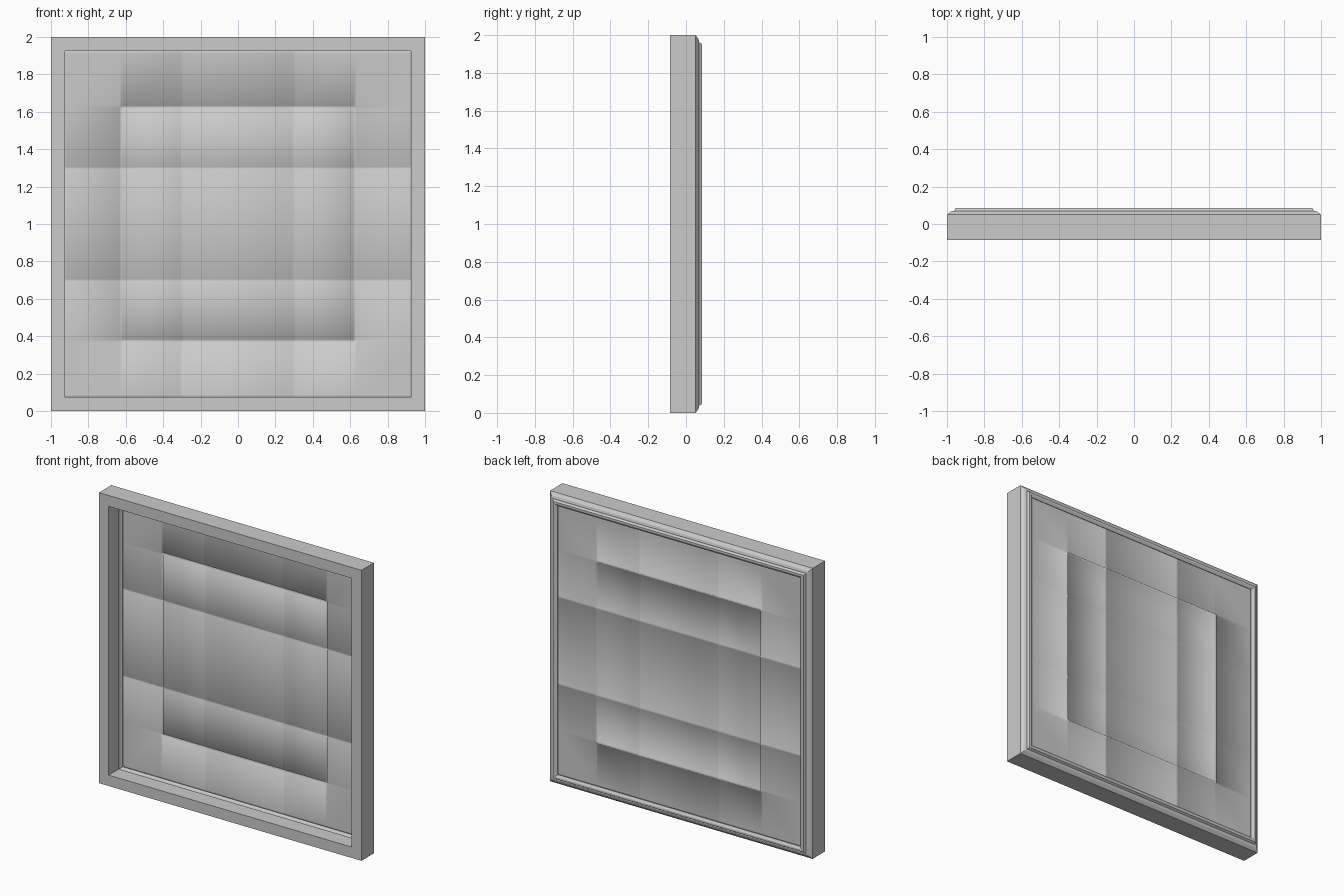
import bpy, bmesh

if "Cube" in bpy.data.objects:
    bpy.data.objects.remove(bpy.data.objects["Cube"])


def make_object(name, bm):
    bmesh.ops.recalc_face_normals(bm, faces=bm.faces)
    mesh = bpy.data.meshes.new(name)
    bm.to_mesh(mesh)
    bm.free()
    obj = bpy.data.objects.new(name, mesh)
    bpy.context.collection.objects.link(obj)
    return obj


# Square frame: closed moulding profile (half-width, depth) mitred at four corners
profile = [
    (1.0, -0.085), (1.0, 0.05), (0.98, 0.066), (0.967, 0.07), (0.962, 0.07),
    (0.953, 0.085), (0.94, 0.085), (0.925, 0.076), (0.925, 0.065),
    (0.933, 0.055), (0.935, 0.04), (0.925, 0.025), (0.925, -0.085),
]
bm = bmesh.new()
rings = [[bm.verts.new((sx * r, y, 1 + sz * r)) for r, y in profile]
         for sx, sz in ((-1, -1), (1, -1), (1, 1), (-1, 1))]
n = len(profile)
for i in range(4):
    a, b = rings[i], rings[(i + 1) % 4]
    for j in range(n):
        k = (j + 1) % n
        bm.faces.new((a[j], a[k], b[k], b[j]))
make_object("window_frame", bm)

# Thin panel pressed with a square groove and crossing fine grooves
SQUARE, LINE = 0.625, 0.3
half = [0.294, LINE, 0.306, 0.617, SQUARE, 0.633, 0.915, 0.93]
coords = [-c for c in reversed(half)] + half


def depth(u, v):
    big = max(abs(u), abs(v))
    if big == SQUARE:
        return 0.01
    if big < 0.92 and LINE in (abs(u), abs(v)):
        return 0.004
    return 0.0


bm = bmesh.new()
grid = [[bm.verts.new((u, 0.07 + depth(u, v), 1 + v)) for u in coords] for v in coords]
for r in range(len(coords) - 1):
    for c in range(len(coords) - 1):
        bm.faces.new((grid[r][c], grid[r][c + 1], grid[r + 1][c + 1], grid[r + 1][c]))
panel = make_object("pressed_panel", bm)
for p in panel.data.polygons:
    p.use_smooth = True
solid = panel.modifiers.new("thickness", "SOLIDIFY")
solid.thickness = 0.005
solid.offset = 0
